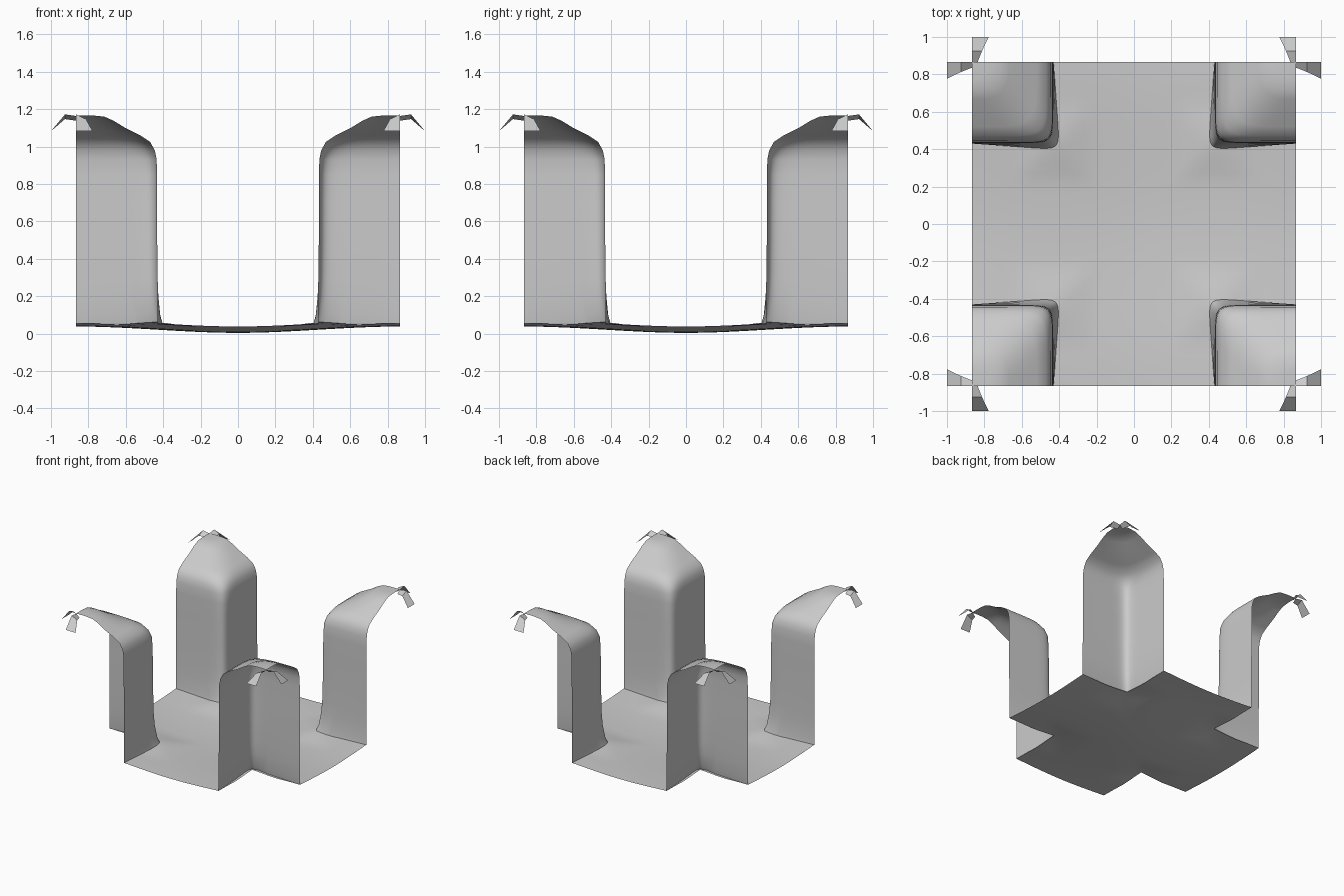
import bpy, bmesh
from math import sin, cos, pi

if "Cube" in bpy.data.objects:
    bpy.data.objects.remove(bpy.data.objects["Cube"])

EDGE = 0.865   # outer trim line of the sheet
INNER = 0.43   # inside line of the corner posts


def smooth(t):
    t = max(0.0, min(1.0, t))
    return t * t * (3 - 2 * t)


def floor_z(x, y):
    dist = max(abs(abs(x) - INNER), abs(abs(y) - INNER))
    lift = 0.025 * max(0.0, 1 - dist / 0.2)
    return 0.004 + 0.034 * (smooth(abs(x) / EDGE) + smooth(abs(y) / EDGE)) + lift


def finish(name, bm, mirror=True):
    bmesh.ops.recalc_face_normals(bm, faces=bm.faces)
    mesh = bpy.data.meshes.new(name)
    bm.to_mesh(mesh)
    bm.free()
    ob = bpy.data.objects.new(name, mesh)
    bpy.context.collection.objects.link(ob)
    if mirror:
        mod = ob.modifiers.new("mirror", 'MIRROR')
        mod.use_axis = (True, True, False)
        mod.merge_threshold = 0.0005
    bpy.ops.object.select_all(action='DESELECT')
    ob.select_set(True)
    bpy.context.view_layer.objects.active = ob
    bpy.ops.object.shade_smooth_by_angle(angle=0.7)
    return ob


def grid(bm, rows):
    vs = [[bm.verts.new(p) for p in row] for row in rows]
    for a, b in zip(vs, vs[1:]):
        for i in range(len(a) - 1):
            bm.faces.new((a[i], a[i + 1], b[i + 1], b[i]))
    return vs


# Sagging cross-shaped floor, one quadrant mirrored
N = 16
steps = [EDGE * i / N for i in range(N + 1)]
steps[N // 2] = INNER
bm = bmesh.new()
vs = grid(bm, [[(x, y, floor_z(x, y)) for x in steps] for y in steps])
cut = [f for f in bm.faces
       if min(f.calc_center_median().x, f.calc_center_median().y) > INNER]
bmesh.ops.delete(bm, geom=cut, context='FACES')
finish("floor_sheet", bm)

# Corner posts: quarter shells; rows are (half width, height, squareness)
profile = [(0.435, 0.0, 16), (0.435, 0.1, 16), (0.435, 0.2, 14), (0.435, 0.3, 14),
           (0.433, 0.5, 13), (0.432, 0.7, 13), (0.432, 0.85, 12), (0.43, 0.93, 11),
           (0.42, 0.98, 9), (0.395, 1.025, 7), (0.345, 1.058, 5), (0.265, 1.098, 3.5),
           (0.20, 1.138, 3), (0.15, 1.16, 2.5), (0.09, 1.166, 2), (0.004, 1.166, 2)]
SEG = 32
rows = []
for d, z, n in profile:
    row = []
    for i in range(SEG + 1):
        t = pi / 2 * i / SEG
        c, s = max(0, cos(t)) ** (2 / n), max(0, sin(t)) ** (2 / n)
        if i == 0:
            c, s = 1, 0
        if i == SEG:
            c, s = 0, 1
        # foot of the inner corner flares outwards
        flare = 1 + 0.075 * min(c, s) * max(0, 1 - z / 0.28) ** 1.3
        x, y = EDGE - d * c * flare, EDGE - d * s * flare
        row.append((x, y, max(z, floor_z(x, y)) if z < 0.15 else z))
    rows.append(row)
bm = bmesh.new()
grid(bm, rows)
finish("corner_posts", bm)

# Small drooping flaps at the post tips: rows are (reach, width, height)
flap = [(0.863, 0.028, 1.163), (0.925, 0.052, 1.172), (1.0, 0.088, 1.082)]
bm = bmesh.new()
for swap in (False, True):
    rows = []
    for r, w, z in flap:
        row = [(r, EDGE, z), (r, EDGE - w, z - 0.025 * (r < 0.99))]
        rows.append([(b, a, h) if swap else (a, b, h) for a, b, h in row])
    grid(bm, rows)
finish("tip_flaps", bm)
